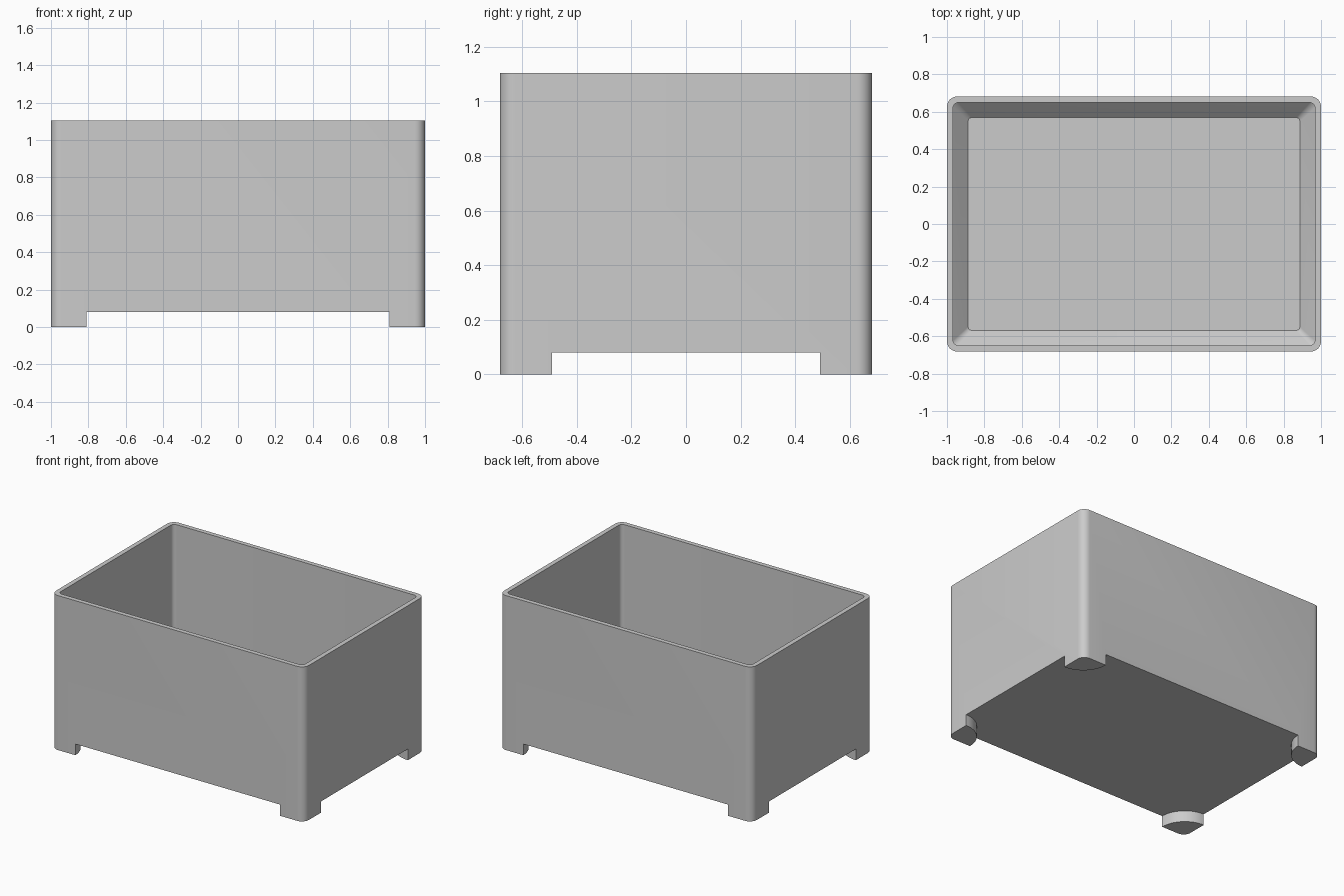
import bpy
import bmesh
from math import cos, sin, pi, radians

HALF_X, HALF_Y, HEIGHT = 1.0, 0.682, 1.105
WALL, CORNER = 0.033, 0.055
CHAMFER, FLOOR_Z = 0.08, 0.115
FOOT_R, FOOT_H = 0.19, 0.08
STEPS = 8

cube = bpy.data.objects.get("Cube")
if cube:
    bpy.data.objects.remove(cube, do_unlink=True)

grey = bpy.data.materials.new("light_grey_plastic")
grey.use_nodes = True
colour = (0.6, 0.6, 0.6, 1)
grey.diffuse_color = colour
grey.node_tree.nodes["Principled BSDF"].inputs["Base Color"].default_value = colour


def rounded_rect(inset, radius):
    """Counter-clockwise outline of the box, moved inwards by inset."""
    points = []
    for k, (sx, sy) in enumerate([(1, 1), (-1, 1), (-1, -1), (1, -1)]):
        cx = sx * (HALF_X - inset - radius)
        cy = sy * (HALF_Y - inset - radius)
        for i in range(STEPS + 1):
            a = (k + i / STEPS) * pi / 2
            points.append((cx + radius * cos(a), cy + radius * sin(a)))
    return points


def loft(name, sections):
    """Closed solid through a list of (outline, z) sections."""
    bm = bmesh.new()
    rings = [[bm.verts.new((x, y, z)) for x, y in outline] for outline, z in sections]
    for low, high in zip(rings, rings[1:]):
        n = len(low)
        for i in range(n):
            j = (i + 1) % n
            bm.faces.new((low[i], low[j], high[j], high[i]))
    bm.faces.new(list(reversed(rings[0])))
    bm.faces.new(rings[-1])
    bmesh.ops.recalc_face_normals(bm, faces=bm.faces)
    mesh = bpy.data.meshes.new(name)
    bm.to_mesh(mesh)
    bm.free()
    mesh.materials.append(grey)
    obj = bpy.data.objects.new(name, mesh)
    bpy.context.collection.objects.link(obj)
    return obj


# Open bin: outer wall, flat rim, straight inner wall, chamfer down to the floor
outer = rounded_rect(0, CORNER)
inner = rounded_rect(WALL, 0.027)
bin_body = loft("storage_bin", [
    (outer, 0),
    (outer, HEIGHT),
    (inner, HEIGHT),
    (inner, FLOOR_Z + CHAMFER),
    (rounded_rect(WALL + CHAMFER, 0.02), FLOOR_Z),
])

# Underside cutter: leaves a quarter-round foot at each corner
gap = []
for k, (sx, sy) in enumerate([(1, 1), (-1, 1), (-1, -1), (1, -1)]):
    arm = [(HALF_X + 0.1, HALF_Y - FOOT_R)]
    for i in range(2 * STEPS + 1):
        a = 1.5 * pi - i / (2 * STEPS) * pi / 2
        arm.append((HALF_X + FOOT_R * cos(a), HALF_Y + FOOT_R * sin(a)))
    arm.append((HALF_X - FOOT_R, HALF_Y + 0.1))
    if k % 2:
        arm.reverse()
    gap += [(sx * x, sy * y) for x, y in arm]
cutter = loft("underside_cutter", [(gap, -0.1), (gap, FOOT_H)])
cutter.hide_render = True

cut = bin_body.modifiers.new("feet", "BOOLEAN")
cut.operation = "DIFFERENCE"
cut.solver = "EXACT"
cut.object = cutter
bpy.ops.object.select_all(action="DESELECT")
bpy.context.view_layer.objects.active = bin_body
bin_body.select_set(True)
bpy.ops.object.modifier_apply(modifier=cut.name)
bpy.data.objects.remove(cutter, do_unlink=True)

bpy.ops.object.shade_smooth_by_angle(angle=radians(30))
